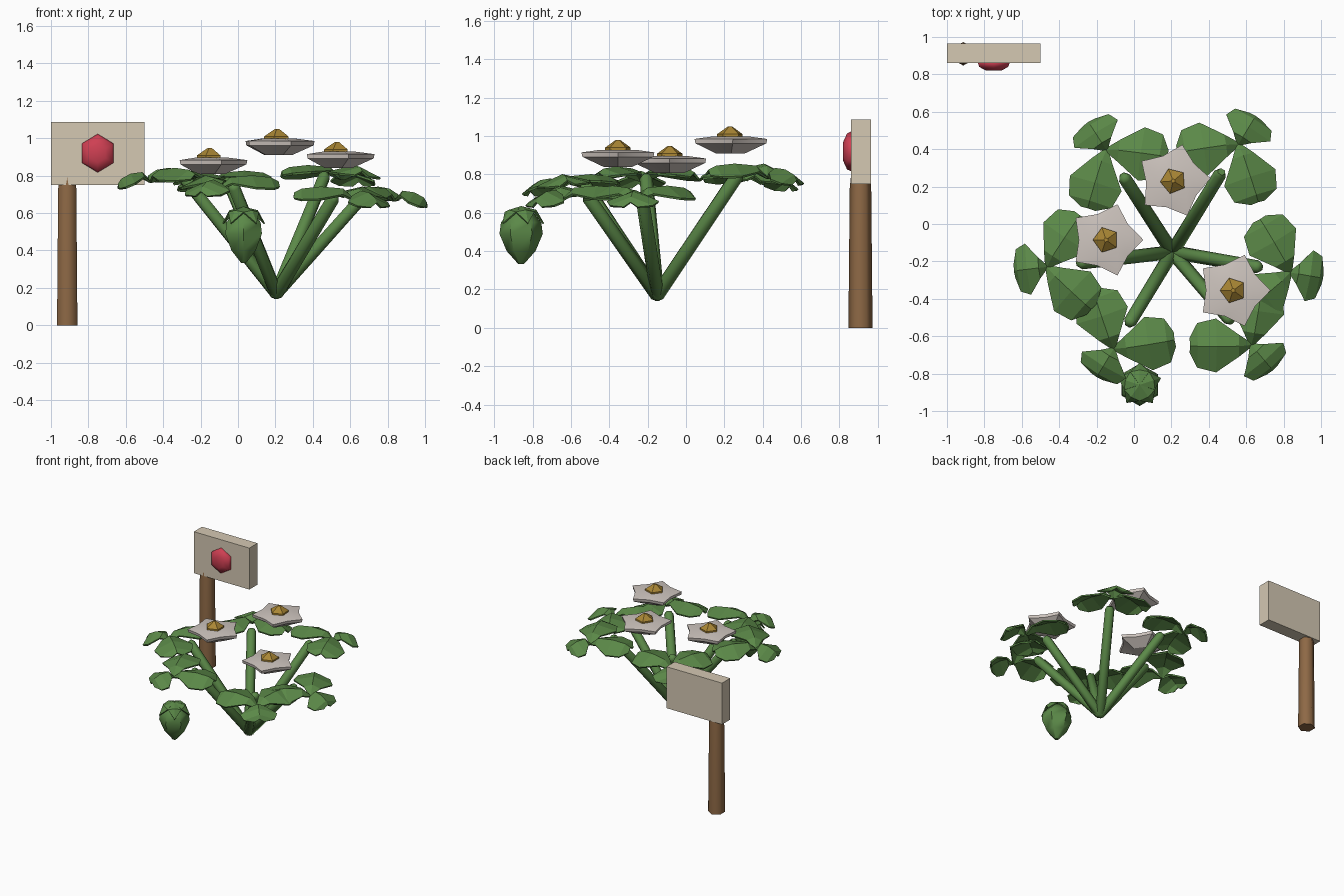
import bpy, bmesh, math
from mathutils import Vector, Matrix

if "Cube" in bpy.data.objects:
    bpy.data.objects.remove(bpy.data.objects["Cube"])


def material(name, rgb):
    m = bpy.data.materials.new(name)
    m.diffuse_color = (*rgb, 1)
    m.use_nodes = True
    m.node_tree.nodes["Principled BSDF"].inputs["Base Color"].default_value = m.diffuse_color
    return m


GREEN = material("leaf green", (0.105, 0.25, 0.065))
WOOD = material("post brown", (0.27, 0.14, 0.06))
BOARD = material("board cream", (0.66, 0.58, 0.45))
RED = material("berry red", (0.62, 0.05, 0.085))
PETAL = material("petal white", (0.62, 0.56, 0.52))
YELLOW = material("flower centre yellow", (0.40, 0.24, 0.035))


def build(name, verts, faces, mat, loc=(0, 0, 0), smooth=None):
    me = bpy.data.meshes.new(name)
    me.from_pydata([tuple(v) for v in verts], [], faces)
    bm = bmesh.new()
    bm.from_mesh(me)
    bmesh.ops.recalc_face_normals(bm, faces=bm.faces)
    bm.to_mesh(me)
    bm.free()
    me.materials.append(mat)
    ob = bpy.data.objects.new(name, me)
    bpy.context.collection.objects.link(ob)
    ob.location = loc
    if smooth:
        bpy.ops.object.select_all(action='DESELECT')
        ob.select_set(True)
        bpy.context.view_layer.objects.active = ob
        bpy.ops.object.shade_smooth_by_angle(angle=math.radians(smooth))
    return ob


def loft(rings):
    """Join equal rings of points and cap both ends."""
    n = len(rings[0])
    verts = [p for r in rings for p in r]
    faces = [(k * n + i, k * n + (i + 1) % n, (k + 1) * n + (i + 1) % n, (k + 1) * n + i)
             for k in range(len(rings) - 1) for i in range(n)]
    faces += [tuple(range(n))[::-1], tuple((len(rings) - 1) * n + i for i in range(n))]
    return verts, faces


def ring(r, z, n, phase=0.0):
    a = [math.radians(phase) + math.tau * i / n for i in range(n)]
    return [Vector((r * math.cos(t), r * math.sin(t), z)) for t in a]


# Sign post, board and red berry emblem
build("sign_post", *loft([ring(0.063, 0, 6, 90), ring(0.056, 0.73, 6, 90), ring(0.05, 0.79, 6, 90)]),
      WOOD, (-0.913, 0.91, 0), 65)
board = [[Vector((x, y, z)) for x, y in ((-1, 0.86), (-0.5, 0.86), (-0.5, 0.965), (-1, 0.965))]
         for z in (0.75, 1.087)]
build("sign_board", *loft(board), BOARD)
to_front = Matrix.Rotation(math.radians(90), 4, 'X')
emblem = [[to_front @ p for p in ring(r, z, 6, 90)]
          for r, z in ((0.09, -0.03), (0.103, 0), (0.094, 0.02), (0.05, 0.04))]
for r in emblem:
    for p in r:
        p.x *= 0.95
build("sign_berry", *loft(emblem), RED, (-0.75, 0.86, 0.92), 60)

# Stems and three-part leaves: leaf centre x, y, z
BASE = Vector((0.205, -0.15, 0.17))
LEAVES = [(0.84, -0.26, 0.70), (0.63, -0.65, 0.70), (-0.11, -0.67, 0.76),
          (-0.47, -0.23, 0.80), (-0.15, 0.40, 0.785), (0.56, 0.43, 0.815)]


def leaflet(angle, length, width):
    """Rows across a leaflet: position along it, half width, edge and middle height."""
    rows = [(0.0, 0.012, -0.03, -0.03), (0.07, 0.06, 0.0, 0.025),
            (0.19, 0.145, -0.025, 0.025), (0.29, 0.12, -0.04, 0.005), (0.33, 0.04, -0.045, -0.02)]
    rot = Matrix.Rotation(math.radians(angle), 4, 'Z')
    verts = []
    for u, w, edge, mid in rows:
        for v, z in ((-w, edge), (0, mid), (w, edge)):
            verts.append(rot @ Vector((u * length, v * width, z)))
    faces = [(k * 3 + i, k * 3 + i + 1, k * 3 + i + 4, k * 3 + i + 3)
             for k in range(len(rows) - 1) for i in range(2)]
    return verts, faces


for i, c in enumerate(LEAVES):
    c = Vector(c)
    out = Vector((c.x - BASE.x, c.y - BASE.y, 0))
    heading = math.atan2(out.y, out.x)
    end = BASE + out * 0.74
    end.z = c.z - 0.005
    d = end - BASE
    q = d.to_track_quat('Z', 'Y').to_matrix().to_4x4()
    rings = [[q @ p for p in ring(r, z * d.length, 6)]
             for r, z in ((0.02, -0.03), (0.037, 0), (0.035, 0.97), (0.022, 1.0))]
    build(f"stem_{i + 1}", *loft(rings), GREEN, BASE, 65)

    verts, faces = [], []
    for angle, length, width in ((0, 0.54, 0.95), (130, 1.0, 1.0), (-130, 1.0, 1.0)):
        v, f = leaflet(angle, length, width)
        faces += [tuple(n + len(verts) for n in face) for face in f]
        verts += v
    spin = Matrix.Rotation(heading, 4, 'Z') @ Matrix.Rotation(math.radians(8), 4, 'Y')
    leaf = build(f"leaf_{i + 1}", [spin @ v for v in verts], faces, GREEN, c)
    thick = leaf.modifiers.new("thickness", 'SOLIDIFY')
    thick.thickness = 0.012

# Flowers: x, y, z and turn of the star


def star(r_out, r_in, z, turn):
    a = ring(1, 0, 10, turn)
    return [Vector((p.x * r, p.y * r, z)) for p, r in zip(a, [r_out, r_in] * 5)]


for i, (x, y, z, turn) in enumerate([(0.21, 0.23, 0.97, 4), (-0.15, -0.085, 0.868, 0),
                                     (0.53, -0.355, 0.90, 0)]):
    petals = [star(0.08, 0.065, -0.06, turn), star(0.195, 0.14, -0.008, turn),
              star(0.2, 0.145, 0.015, turn), star(0.1, 0.08, 0.028, turn)]
    build(f"flower_petals_{i + 1}", *loft(petals), PETAL, (x, y, z), 30)
    heart = [ring(0.07, 0.0, 5, turn + 36), ring(0.07, 0.04, 5, turn + 36), ring(0.012, 0.08, 5, turn + 36)]
    build(f"flower_centre_{i + 1}", *loft(heart), YELLOW, (x, y, z))

# Unripe hanging berry with a leafy cap
berry = [ring(r, z, 6, 90) for r, z in ((0.015, 0.333), (0.075, 0.40), (0.113, 0.49),
                                        (0.105, 0.55), (0.06, 0.605), (0.015, 0.625))]
build("unripe_berry", *loft(berry), GREEN, (0.03, -0.86, 0), 50)
verts, faces = [Vector((0, 0, 0.635))], []
for k in range(5):
    rot = Matrix.Rotation(math.tau * k / 5 + math.pi / 2, 4, 'Z')
    n = len(verts)
    verts += [rot @ Vector(p) for p in ((0.07, -0.05, 0.605), (0.08, 0, 0.615),
                                        (0.07, 0.05, 0.605), (0.12, 0, 0.545))]
    faces += [(0, n, n + 1), (0, n + 1, n + 2), (n, n + 3, n + 1), (n + 1, n + 3, n + 2)]
cap = build("berry_cap", verts, faces, GREEN, (0.03, -0.86, 0))
cap.modifiers.new("thickness", 'SOLIDIFY').thickness = 0.008
